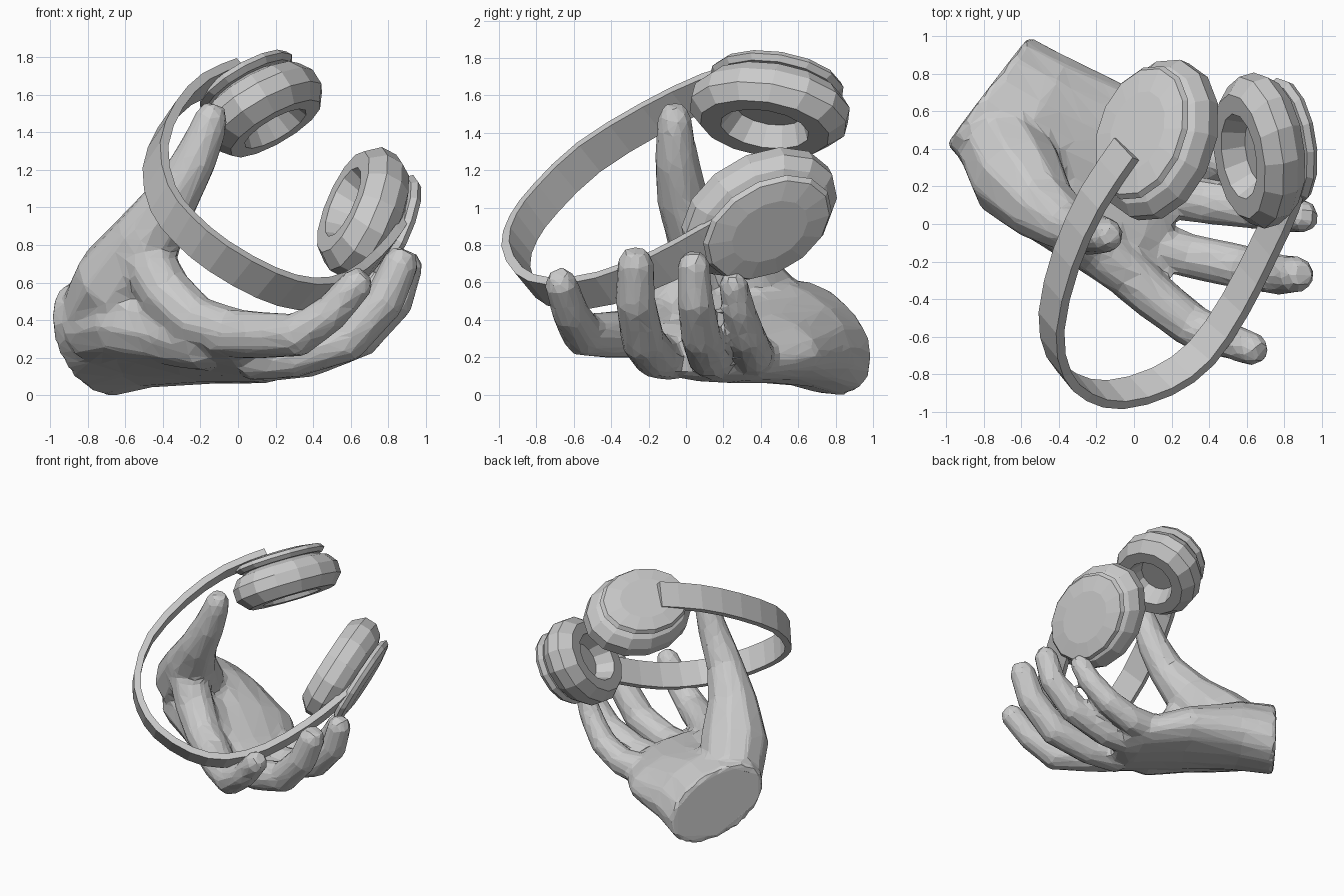
import bpy
import bmesh
from math import cos, sin, tau
from mathutils import Vector

default_cube = bpy.data.objects.get("Cube")
if default_cube:
    bpy.data.objects.remove(default_cube, do_unlink=True)

# One plain clay material for everything
clay = bpy.data.materials.new("light_grey_clay")
clay.use_nodes = True
grey = (0.6, 0.6, 0.6, 1.0)
clay.diffuse_color = grey
shader = clay.node_tree.nodes["Principled BSDF"]
shader.inputs["Base Color"].default_value = grey
shader.inputs["Roughness"].default_value = 0.8


def loft(bm, rings):
    """Skin a list of rings (equal point counts) and cap both ends."""
    loops = [[bm.verts.new(point) for point in ring] for ring in rings]
    count = len(loops[0])
    for first, second in zip(loops, loops[1:]):
        for i in range(count):
            j = (i + 1) % count
            bm.faces.new((first[i], first[j], second[j], second[i]))
    bm.faces.new(loops[0][::-1])
    bm.faces.new(loops[-1])


def oval(center, across, up, sides):
    center, across, up = Vector(center), Vector(across), Vector(up)
    return [center + across * cos(tau * i / sides) + up * sin(tau * i / sides)
            for i in range(sides)]


def tangents(points):
    last = len(points) - 1
    return [(points[min(i + 1, last)] - points[max(i - 1, 0)]).normalized()
            for i in range(last + 1)]


def rounded(points):
    """Insert a smooth midpoint between each pair of path points."""
    last = len(points) - 1
    result = [points[0]]
    for i in range(last):
        before, after = points[max(i - 1, 0)], points[min(i + 2, last)]
        middle = ((points[i] + points[i + 1]) * 9 - before - after) / 16
        result += [middle, points[i + 1]]
    return result


def limb(bm, path, sides=10):
    """Round limb through (x, y, z, radius) stations, with a blunt tip."""
    points = [Vector(station[:3]) for station in path]
    radii = [station[3] for station in path]
    directions = tangents(points)
    tip = directions[-1]
    points.append(points[-1] + tip * radii[-1] * 0.7)
    radii.append(radii[-1] * 0.6)
    directions.append(tip)
    rings = []
    side = Vector((0, 1, 0))
    for point, radius, along in zip(points, radii, directions):
        side = (side - along * side.dot(along)).normalized()
        rings.append(oval(point, side * radius, along.cross(side) * radius, sides))
    loft(bm, rings)


def finish(name, bm):
    bmesh.ops.recalc_face_normals(bm, faces=bm.faces[:])
    mesh = bpy.data.meshes.new(name)
    bm.to_mesh(mesh)
    bm.free()
    mesh.materials.append(clay)
    obj = bpy.data.objects.new(name, mesh)
    bpy.context.scene.collection.objects.link(obj)
    return obj


# Hand: wrist and palm as one loft of (center, half width, half height)
hand_bm = bmesh.new()
palm_sections = [
    ((-0.78, 0.71, 0.3), (0.22, 0.29, -0.08), (-0.03, -0.03, 0.3)),
    ((-0.55, 0.53, 0.33), (0.2, 0.36, -0.08), (-0.02, -0.03, 0.28)),
    ((-0.2, 0.31, 0.27), (0.22, 0.4, -0.06), (0, 0, 0.2)),
    ((0.1, 0.06, 0.22), (0.14, 0.39, -0.05), (0, 0, 0.15)),
    ((0.22, 0.05, 0.2), (0.1, 0.3, -0.03), (0, 0, 0.1)),
]
loft(hand_bm, [oval(*section, 16) for section in palm_sections])

# Thumb, the web towards the index, and the full heel below them
limb(hand_bm, [(-0.75, 0.5, 0.38, 0.23), (-0.62, 0.25, 0.6, 0.26),
               (-0.48, 0.08, 0.84, 0.19), (-0.34, -0.02, 1.06, 0.14),
               (-0.23, -0.05, 1.25, 0.12), (-0.16, -0.06, 1.42, 0.1),
               (-0.14, -0.06, 1.49, 0.09)])
limb(hand_bm, [(-0.5, 0.06, 0.75, 0.15), (-0.39, -0.01, 0.55, 0.15),
               (-0.22, -0.13, 0.39, 0.14), (0.02, -0.3, 0.32, 0.13)])
limb(hand_bm, [(-0.78, 0.47, 0.36, 0.2), (-0.6, 0.24, 0.4, 0.22),
               (-0.4, 0.11, 0.36, 0.2), (-0.15, -0.08, 0.29, 0.17)])

# Four curled fingers
fingers = {
    "index": [(-0.1, -0.2, 0.33, 0.14), (0.1, -0.38, 0.32, 0.13),
              (0.32, -0.55, 0.32, 0.12), (0.5, -0.62, 0.44, 0.1),
              (0.64, -0.67, 0.6, 0.09)],
    "middle": [(0.05, -0.1, 0.2, 0.13), (0.3, -0.17, 0.21, 0.12),
               (0.58, -0.23, 0.29, 0.12), (0.78, -0.27, 0.5, 0.11),
               (0.87, -0.27, 0.71, 0.1)],
    "ring": [(0.1, 0.17, 0.19, 0.13), (0.38, 0.12, 0.21, 0.12),
             (0.66, 0.08, 0.31, 0.11), (0.84, 0.05, 0.5, 0.1),
             (0.9, 0.04, 0.7, 0.09)],
    "little": [(0.1, 0.36, 0.2, 0.13), (0.33, 0.36, 0.22, 0.11),
               (0.52, 0.33, 0.31, 0.1), (0.66, 0.28, 0.46, 0.09),
               (0.74, 0.25, 0.6, 0.08)],
}
for path in fingers.values():
    limb(hand_bm, path)

# Fuse the hand into one low-poly skin
hand = finish("hand", hand_bm)
fuse = hand.modifiers.new("fuse", "REMESH")
fuse.mode = "VOXEL"
fuse.voxel_size = 0.025
soften = hand.modifiers.new("soften", "SMOOTH")
soften.iterations = 4
facet = hand.modifiers.new("facet", "DECIMATE")
facet.ratio = 0.08

# Headband: flat strip swept along an open arc, ending inside the cup plates
arc = rounded([Vector(p) for p in (
    (-0.04, 0.4, 1.71), (-0.22, 0.13, 1.63),
    (-0.36, -0.18, 1.48), (-0.44, -0.52, 1.27), (-0.4, -0.75, 1.05),
    (-0.28, -0.87, 0.89), (-0.1, -0.91, 0.74), (0.15, -0.84, 0.6),
    (0.36, -0.69, 0.54), (0.54, -0.43, 0.57), (0.7, -0.12, 0.69),
    (0.81, 0.12, 0.82), (0.87, 0.32, 0.93))])
band_normal = Vector((0.47, -0.57, 0.68)).normalized()
band_bm = bmesh.new()
strips = []
for point, along in zip(arc, tangents(arc)):
    wide = (band_normal - along * band_normal.dot(along)).normalized()
    thick = along.cross(wide) * 0.025
    wide *= 0.1
    strips.append([point + wide + thick, point - wide + thick,
                   point - wide - thick, point + wide - thick])
loft(band_bm, strips)
finish("headband", band_bm)

# Ear cups: oval shells of (scale, depth) with a recessed cushion opening
cup_profile = [(0.42, 0.12), (0.56, 0.0), (0.82, 0.0), (1.0, 0.08), (1.0, 0.17),
               (0.87, 0.24), (0.6, 0.28)]
# Thin oval plate on the outside, where the headband attaches
plate_profile = [(0.78, 0.27), (0.85, 0.3), (0.8, 0.33), (0.5, 0.35)]


def ear_cup(side, center, facing, length_axis):
    facing = Vector(facing).normalized()
    long_axis = Vector(length_axis)
    long_axis = (long_axis - facing * long_axis.dot(facing)).normalized()
    short_axis = facing.cross(long_axis)
    for part, profile in (("ear_cup", cup_profile), ("cup_plate", plate_profile)):
        bm = bmesh.new()
        loft(bm, [oval(Vector(center) - facing * depth, long_axis * scale * 0.44,
                       short_axis * scale * 0.33, 14)
                  for scale, depth in profile])
        finish(side + "_" + part, bm)


ear_cup("upper", (0.2, 0.42, 1.42), (0.52, -0.22, -0.82), (0.33, 0.94, -0.1))
ear_cup("lower", (0.56, 0.36, 1.03), (-0.85, -0.25, 0.45), (0.12, 0.88, 0.45))
